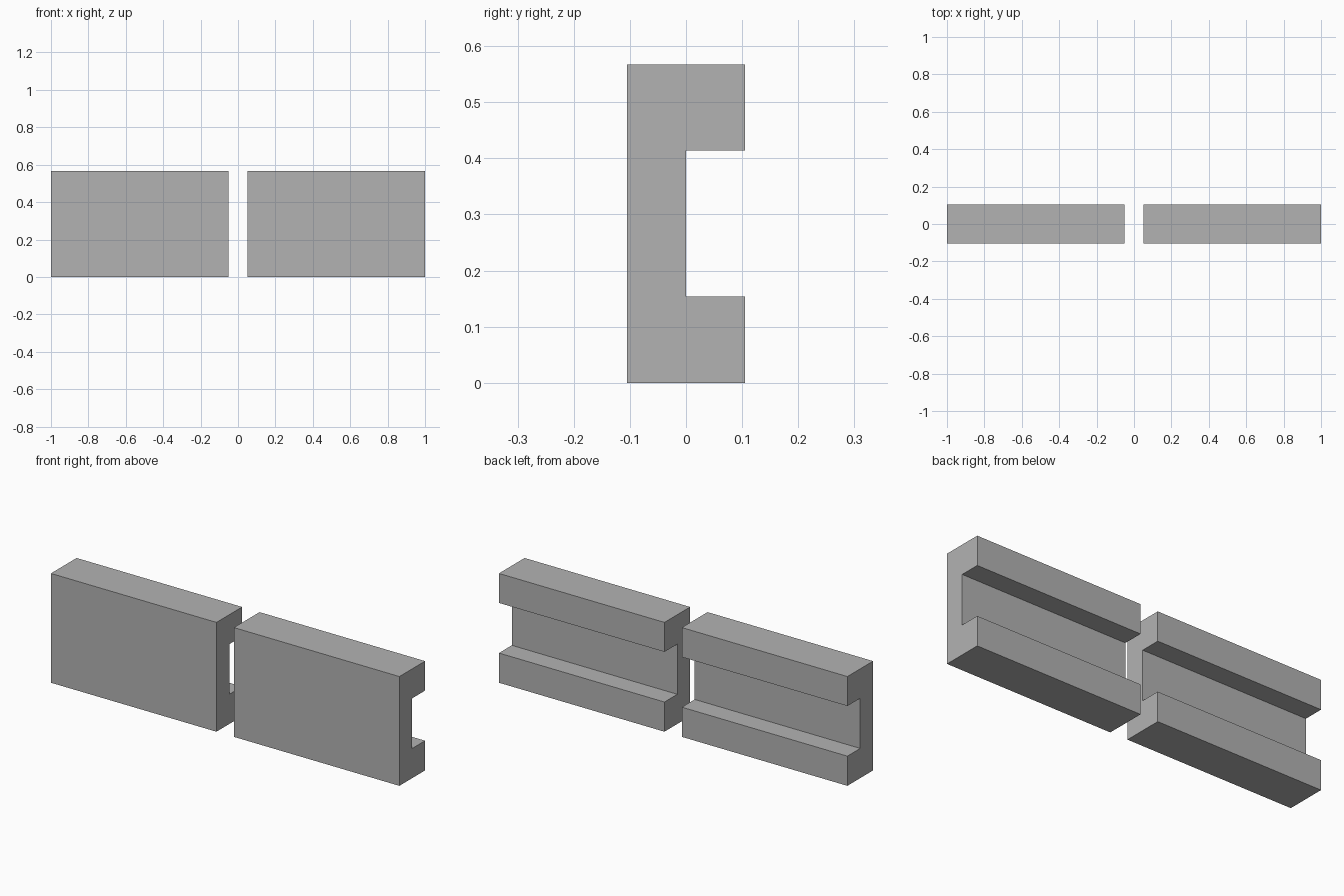
import bpy
import bmesh

# Remove the default cube
cube = bpy.data.objects.get("Cube")
if cube:
    bpy.data.objects.remove(cube, do_unlink=True)

# Plain grey material
GREY = (0.45, 0.45, 0.45, 1.0)
grey = bpy.data.materials.new("plain grey")
grey.use_nodes = True
grey.diffuse_color = GREY
grey.node_tree.nodes["Principled BSDF"].inputs["Base Color"].default_value = GREY

# Channel cross-section: flat front, groove along the back
DEPTH, HEIGHT = 0.105, 0.567
GROOVE_LOW, GROOVE_HIGH = 0.154, 0.414
PROFILE = [(-DEPTH, 0), (DEPTH, 0), (DEPTH, GROOVE_LOW), (0, GROOVE_LOW),
           (0, GROOVE_HIGH), (DEPTH, GROOVE_HIGH), (DEPTH, HEIGHT), (-DEPTH, HEIGHT)]


def channel_block(name, x_start, x_end):
    """Extrude the cross-section along x."""
    bm = bmesh.new()
    end_face = bm.faces.new([bm.verts.new((x_start, y, z)) for y, z in PROFILE])
    extruded = bmesh.ops.extrude_face_region(bm, geom=[end_face], use_keep_orig=True)
    moved = [v for v in extruded["geom"] if isinstance(v, bmesh.types.BMVert)]
    bmesh.ops.translate(bm, verts=moved, vec=(x_end - x_start, 0, 0))
    bmesh.ops.recalc_face_normals(bm, faces=bm.faces)
    mesh = bpy.data.meshes.new(name)
    bm.to_mesh(mesh)
    bm.free()
    mesh.materials.append(grey)
    block = bpy.data.objects.new(name, mesh)
    bpy.context.collection.objects.link(block)
    return block


# Two matching blocks with a narrow gap between them
channel_block("right_block", -1.0, -0.05)
channel_block("left_block", 0.05, 1.0)
